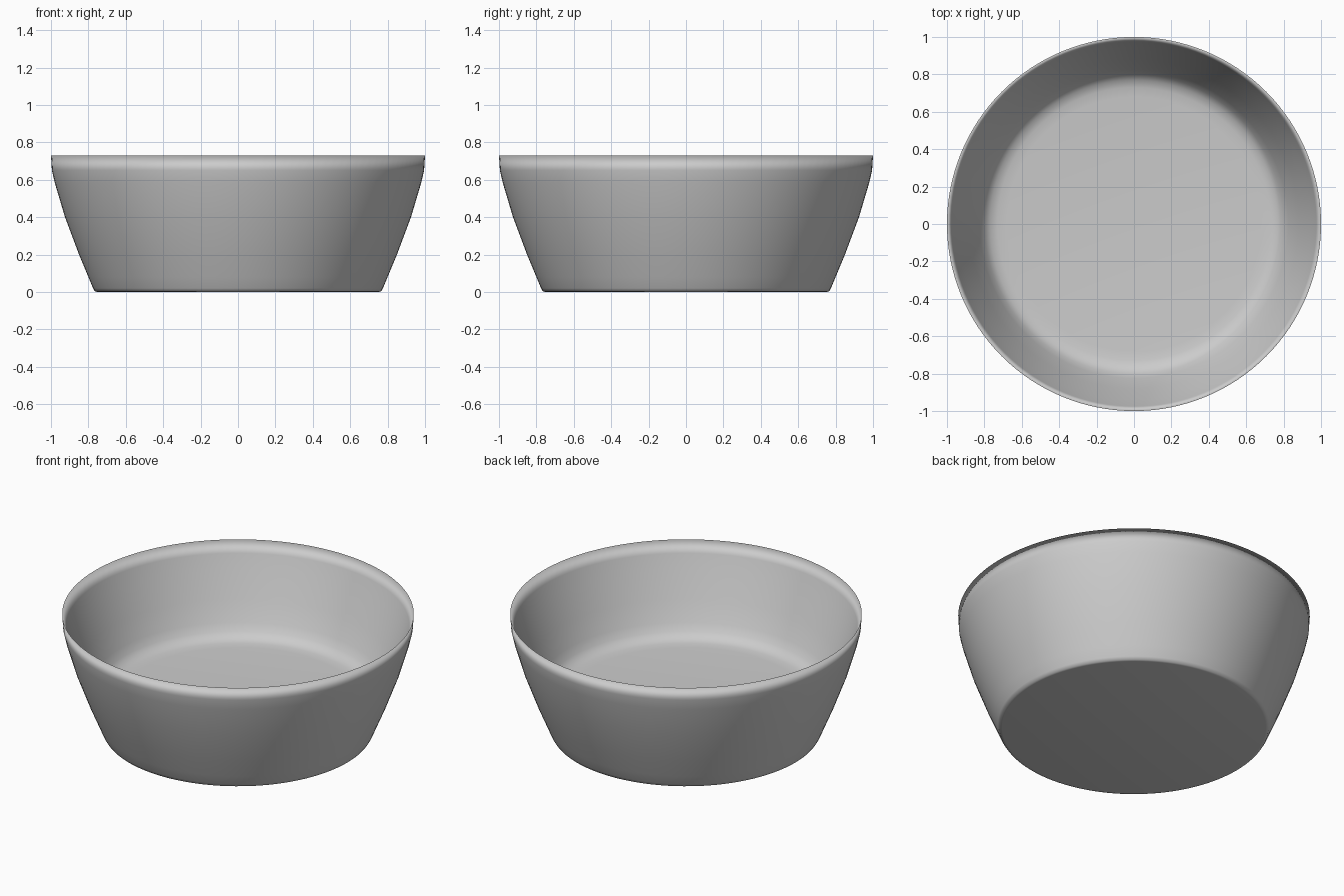
import bpy, bmesh, math

if "Cube" in bpy.data.objects:
    bpy.data.objects.remove(bpy.data.objects["Cube"])

# Cross-section (radius, height): underside, outer wall, rim, inner wall, floor
PROFILE = [
    (0.0, 0.0), (0.75, 0.0), (0.765, 0.003), (0.775, 0.02), (0.80, 0.08),
    (0.85, 0.20), (0.925, 0.40), (0.98, 0.585), (0.995, 0.65), (1.0, 0.73),
    (0.975, 0.655), (0.945, 0.58), (0.88, 0.41), (0.825, 0.29),
    (0.80, 0.245), (0.77, 0.215), (0.73, 0.205), (0.68, 0.20), (0.0, 0.20),
]
SEGMENTS = 128


def lathe(name, profile, segments):
    bm = bmesh.new()
    verts = [bm.verts.new((r, 0, z)) for r, z in profile]
    edges = [bm.edges.new(pair) for pair in zip(verts, verts[1:])]
    bmesh.ops.spin(bm, geom=verts + edges, cent=(0, 0, 0), axis=(0, 0, 1),
                   angle=math.tau, steps=segments, use_merge=True)
    bmesh.ops.remove_doubles(bm, verts=bm.verts, dist=0.0001)
    bmesh.ops.recalc_face_normals(bm, faces=bm.faces)
    for face in bm.faces:
        face.smooth = True
    mesh = bpy.data.meshes.new(name)
    bm.to_mesh(mesh)
    bm.free()
    obj = bpy.data.objects.new(name, mesh)
    bpy.context.collection.objects.link(obj)
    return obj


# Bowl with a thick base and a wall tapering to a thin rim
lathe("bowl", PROFILE, SEGMENTS)
